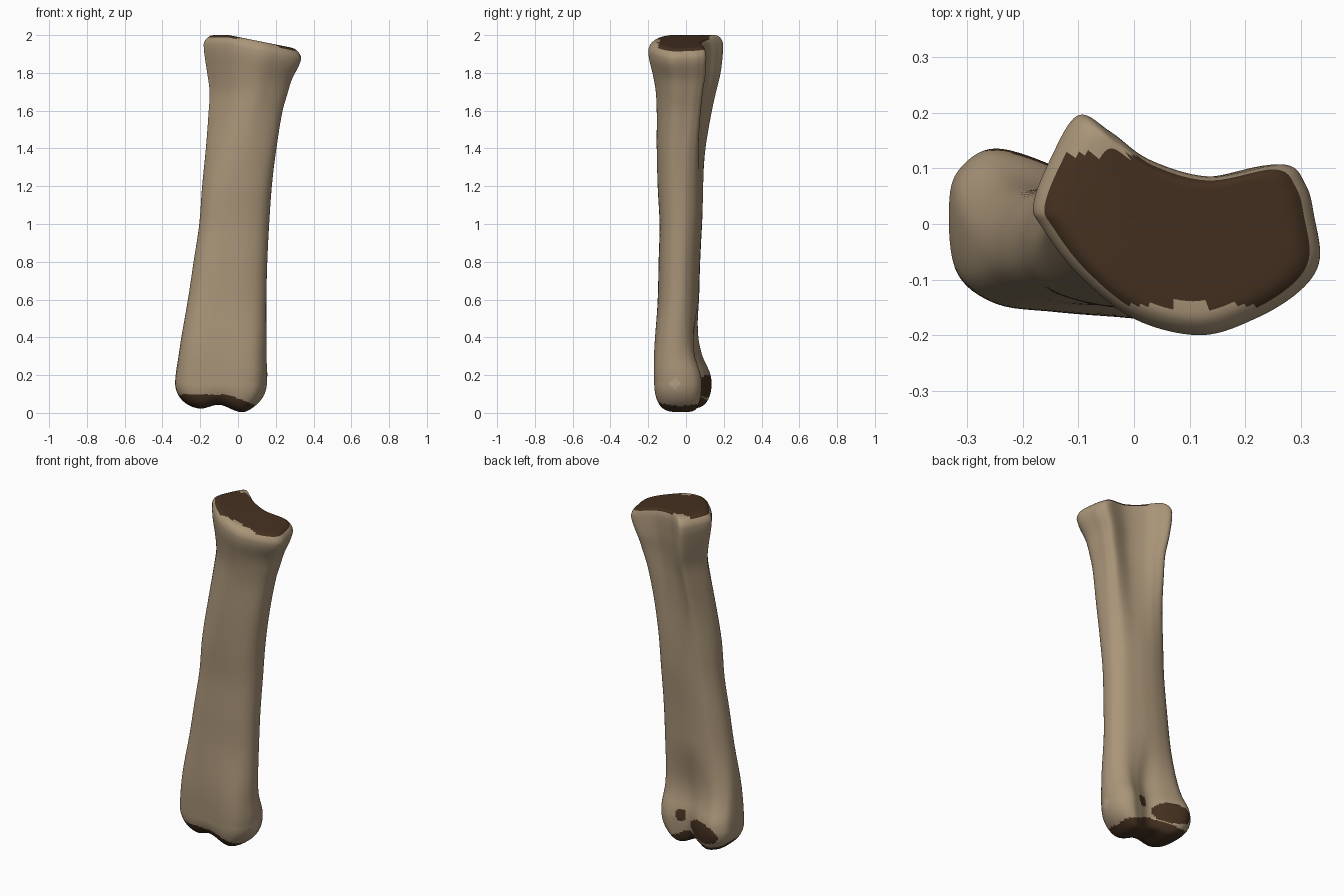
import bpy, bmesh, math

if "Cube" in bpy.data.objects:
    bpy.data.objects.remove(bpy.data.objects["Cube"])

N = 112  # points around the bone

# Cross-section outlines (left side, round the front, right side, then back)
TOP = [(-.18, .04), (-.165, 0), (-.1, -.085), (0, -.165), (.12, -.195), (.22, -.165), (.3, -.115), (.335, -.06),
       (.325, .02), (.31, .075), (.27, .112), (.14, .09), (.03, .12), (-.04, .17), (-.1, .2), (-.15, .12)]
MID = [(-1, 0), (-.95, -.45), (-.75, -.8), (-.4, -.97), (0, -1), (.4, -.95), (.75, -.75), (.95, -.4),
       (1, .05), (.93, .4), (.7, .75), (.3, .93), (0, 1), (-.35, 1), (-.7, .85), (-.92, .45)]
LOW = [(-.335, .05), (-.325, -.08), (-.26, -.14), (-.15, -.155), (-.05, -.165), (.03, -.17), (.1, -.15), (.145, -.09),
       (.155, -.02), (.13, .05), (.08, .085), (.02, .075), (-.06, .06), (-.15, .11), (-.25, .14), (-.31, .11)]

# Extents by height: z, left, right, front, back
SIDES = [(.0, -.33, .14, -.16, .13), (.1, -.335, .148, -.165, .137), (.2, -.33, .155, -.17, .13),
         (.3, -.315, .15, -.17, .09), (.4, -.3, .15, -.165, .072), (.6, -.265, .15, -.15, .07),
         (.8, -.235, .155, -.145, .075), (1, -.205, .165, -.14, .085), (1.2, -.19, .18, -.15, .095),
         (1.4, -.17, .205, -.155, .11), (1.6, -.155, .237, -.155, .14), (1.7, -.15, .265, -.16, .16),
         (1.8, -.163, .29, -.175, .183), (1.9, -.178, .32, -.195, .195), (1.95, -.182, .335, -.2, .197),
         (2.0, -.18, .335, -.198, .195)]
# Underside height by x
UNDER = [(-.36, .035), (-.2, .02), (-.1, .043), (.02, 0), (.1, .015), (.16, .03)]


def smooth(a, b, v):
    t = min(1, max(0, (v - a) / (b - a)))
    return t * t * (3 - 2 * t)


def hermite(table, v, col):
    """Smooth interpolation of one column of a table."""
    v = min(max(v, table[0][0]), table[-1][0])
    i = 0
    while i < len(table) - 2 and v > table[i + 1][0]:
        i += 1

    def slope(k):
        a, b = table[max(k - 1, 0)], table[min(k + 1, len(table) - 1)]
        return (b[col] - a[col]) / (b[0] - a[0])
    p, q = table[i], table[i + 1]
    h = q[0] - p[0]
    t = (v - p[0]) / h
    return ((2*t**3 - 3*t*t + 1) * p[col] + (t**3 - 2*t*t + t) * h * slope(i)
            + (3*t*t - 2*t**3) * q[col] + (t**3 - t*t) * h * slope(i + 1))


def outline(pts):
    """Closed smooth curve through pts, scaled to the -1..1 box."""
    n, out = len(pts), []
    for k in range(N):
        u = k * n / N
        i, t = int(u), u - int(u)
        a, b, c, d = (pts[(i + j) % n] for j in (-1, 0, 1, 2))
        out.append([.5 * (2*b[m] + (c[m] - a[m]) * t + (2*a[m] - 5*b[m] + 4*c[m] - d[m]) * t*t
                          + (3*b[m] - a[m] - 3*c[m] + d[m]) * t**3) for m in (0, 1)])
    for m in (0, 1):
        lo, hi = min(p[m] for p in out), max(p[m] for p in out)
        for p in out:
            p[m] = 2 * (p[m] - lo) / (hi - lo) - 1
    return out


TOP, MID, LOW = outline(TOP), outline(MID), outline(LOW)


def section(z, s=1):
    xl, xr, yf, yb = (hermite(SIDES, z, c) for c in (1, 2, 3, 4))
    wt, wb = smooth(1.0, 1.8, z), 1 - smooth(.2, .65, z)
    wm = 1 - wt - wb
    ring = []
    for a, m, b in zip(TOP, MID, LOW):
        x, y = (wt * a[i] + wm * m[i] + wb * b[i] for i in (0, 1))
        ring.append(((xl + xr) / 2 + s * x * (xr - xl) / 2, (yf + yb) / 2 + s * y * (yb - yf) / 2))
    return ring


def tilt(x, z):
    """The upper joint face slopes down to the right."""
    return z - smooth(1.7, 1.95, z) * .2 * max(x + .05, 0)


rings, kinds = [], []
# Lower joint end
Z0, STEPS = .16, 26
for k in range(STEPS):
    th = math.pi / 2 * (1 - (k + .3) / STEPS)
    s, h = math.cos(th) ** .5, math.sin(th)
    ring = []
    for x, y in section(Z0, s):
        zb = hermite(UNDER, x, 1)
        ring.append((x, y, zb + (Z0 - zb) * (1 - h)))
    rings.append(ring)
    kinds.append(("low", s))
# Shaft, with finer rings near the lower end for the joint patches
heights = [.16 + .01 * k for k in range(10)] + [.26 + .03 * k for k in range(56)]
for z in heights:
    rings.append([(x, y, tilt(x, z)) for x, y in section(z)])
    kinds.append(("shaft", 1))
# Upper joint end
for z, s in [(1.95, 1), (1.965, .985), (1.977, .96), (1.987, .925), (1.994, .885), (1.998, .85),
             (2, .8), (2, .7), (2, .55), (2, .35), (2, .15), (2, .03)]:
    rings.append([(x, y, tilt(x, z)) for x, y in section(z, s)])
    kinds.append(("top", s))


def joint_colour(kind, s, c):
    x, y, z = c
    if kind == "top":
        return 1 if s < .9 and -.145 < y < .122 else 0
    if kind == "low" and x < .09 and z < .097 - .4 * max(x + .05, 0) - .5 * max(y - .05, 0) and x > -.325:
        return 1
    if y > .03 and x < .1:
        if ((x + .18) / .11) ** 2 + ((z - .14) / .06) ** 2 < 1:
            return 1
        if ((x + .01) / .03) ** 2 + ((z - .18) / .035) ** 2 < 1:
            return 1
    if x > .1 and abs(y + .06) + abs(z - .155) < .035:
        return 2
    return 0


bm = bmesh.new()
grid = [[bm.verts.new(p) for p in r] for r in rings]
for i in range(len(grid) - 1):
    kind, s = kinds[i + 1] if kinds[i + 1][0] == "top" else kinds[i]
    for j in range(N):
        k = (j + 1) % N
        f = bm.faces.new((grid[i][j], grid[i][k], grid[i + 1][k], grid[i + 1][j]))
        f.material_index = joint_colour(kind, s, f.calc_center_median())
for r in (grid[0], grid[-1]):
    bm.faces.new(r).material_index = 1
bmesh.ops.recalc_face_normals(bm, faces=bm.faces)
for f in bm.faces:
    f.smooth = True

mesh = bpy.data.meshes.new("long_bone")
bm.to_mesh(mesh)
bm.free()
bone = bpy.data.objects.new("long_bone", mesh)
bpy.context.collection.objects.link(bone)
for name, col in (("bone_tan", (.40, .30, .19, 1)), ("joint_dark_brown", (.06, .031, .015, 1)),
                  ("pale_spot", (.46, .36, .24, 1))):
    m = bpy.data.materials.new(name)
    m.diffuse_color = col
    m.use_nodes = True
    m.node_tree.nodes["Principled BSDF"].inputs["Base Color"].default_value = m.diffuse_color
    mesh.materials.append(m)
